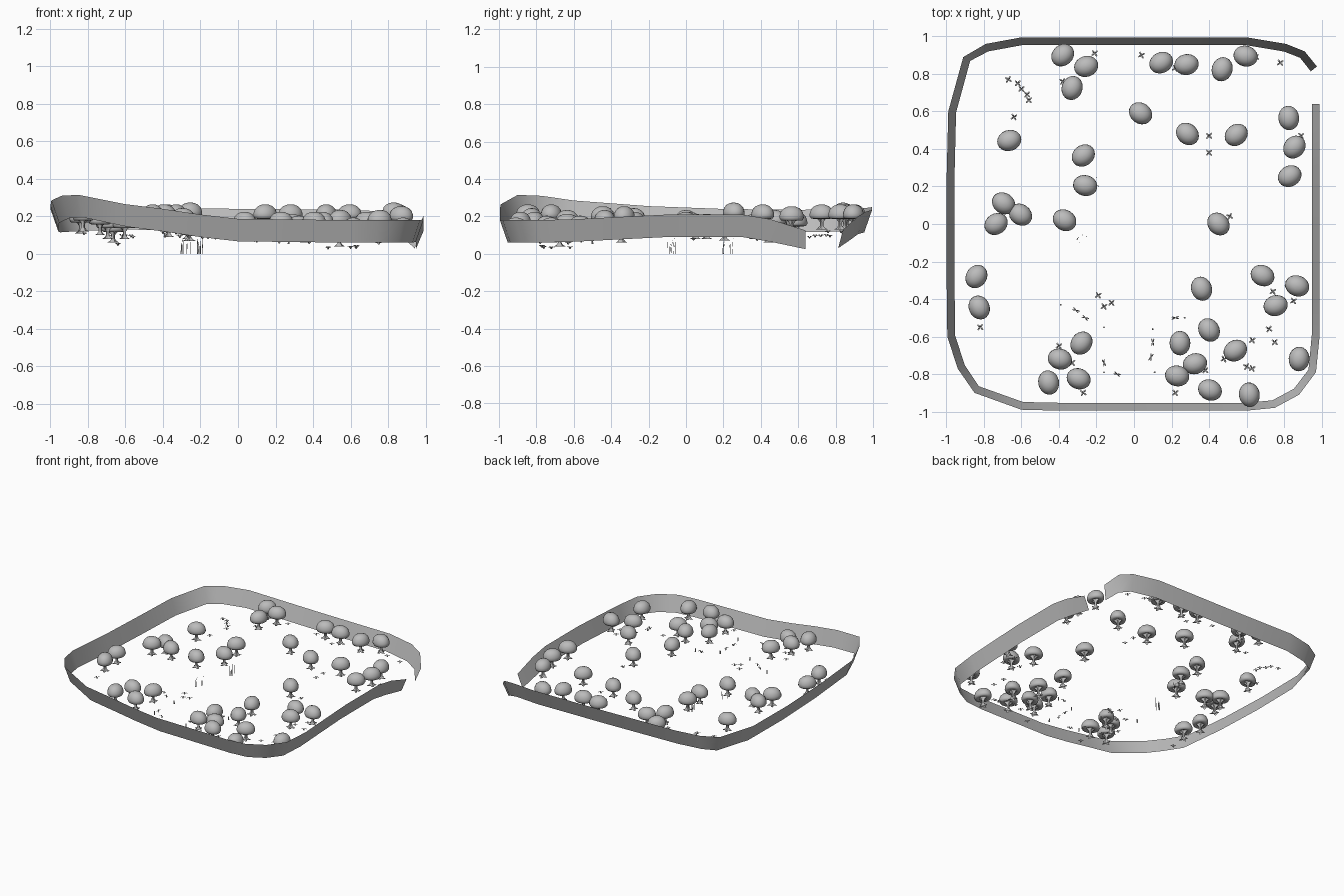
import bpy, bmesh, random
from math import sin, cos, pi, radians
from mathutils import Vector, Matrix

random.seed(4)
default_cube = bpy.data.objects.get("Cube")
if default_cube:
    bpy.data.objects.remove(default_cube, do_unlink=True)

grey = bpy.data.materials.new("plain grey")
grey.use_nodes = True
tone = (0.5, 0.5, 0.5, 1)
grey.diffuse_color = tone
grey.node_tree.nodes["Principled BSDF"].inputs["Base Color"].default_value = tone


def make_mesh(name, bm, smooth=True):
    mesh = bpy.data.meshes.new(name)
    for face in bm.faces:
        face.smooth = smooth
    bm.to_mesh(mesh)
    bm.free()
    mesh.materials.append(grey)
    return mesh


def place(name, mesh, location=(0, 0, 0), turn=0.0, scale=(1, 1, 1)):
    obj = bpy.data.objects.new(name, mesh)
    bpy.context.collection.objects.link(obj)
    obj.location = location
    obj.rotation_euler.z = turn
    obj.scale = scale
    return obj


def revolve(bm, profile, sides, lobes=0, depth=0.0):
    """Turn (radius, height, lobe strength) points about z."""
    rings = []
    for radius, height, strength in profile:
        ring = []
        for i in range(sides):
            a = 2 * pi * i / sides
            r = radius * (1 + depth * strength * cos(lobes * a))
            ring.append(bm.verts.new((r * cos(a), r * sin(a), height)))
        rings.append(ring)
    for low, high in zip(rings, rings[1:]):
        for i in range(sides):
            j = (i + 1) % sides
            bm.faces.new((low[i], low[j], high[j], high[i]))
    bm.faces.new(rings[0][::-1])
    bm.faces.new(rings[-1])


# Boundary wall: a thin band leaning outwards, open at the back left.
# Each point is x, y and top height in hundredths.
rim = [
    (99, 64, 12.5), (99, 45, 18.5), (99, 30, 21), (99, -10, 21), (99, -40, 19.5),
    (99, -59, 18.5), (97, -79, 18), (88, -91, 18), (75, -98, 18), (60, -99.5, 18),
    (0, -99.5, 18.7), (-20, -99.5, 21), (-40, -99.5, 24), (-60, -99, 26.5),
    (-85, -90, 31.5), (-94, -77, 31), (-99.5, -60, 28.5), (-100, -20, 25.5),
    (-100, 20, 24), (-99, 60, 23.5), (-91, 89, 24), (-79, 96, 24.5),
    (-60, 99.5, 25), (0, 99.5, 24), (60, 99.5, 23.5), (81, 96, 22.5),
    (91, 92, 20), (97.5, 84, 13),
]
points = [Vector(p) / 100 for p in rim]
bm = bmesh.new()
pairs = []
for i, p in enumerate(points):
    along = points[min(i + 1, len(points) - 1)] - points[max(i - 1, 0)]
    inward = Vector((along.y, -along.x, 0)).normalized()
    foot = p + inward * 0.042 - Vector((0, 0, 0.12))
    if i in (0, len(points) - 1):
        foot.z += 0.02
    pairs.append((bm.verts.new(p), bm.verts.new(foot)))
for (a, b), (c, d) in zip(pairs, pairs[1:]):
    bm.faces.new((a, b, d, c))
wall = place("boundary_wall", make_mesh("boundary_wall", bm))

# One tree: a domed crown on a short trunk with spreading roots and boughs.
bm = bmesh.new()
revolve(bm, [(0.010, -0.022, 0), (0.040, -0.033, 0), (0.054, -0.031, 0),
             (0.061, -0.018, 0), (0.060, -0.002, 0), (0.053, 0.018, 0),
             (0.038, 0.034, 0), (0.020, 0.042, 0), (0.004, 0.044, 0)], 20)
crown_mesh = make_mesh("tree_crown", bm)
bm = bmesh.new()
revolve(bm, [(0.024, -0.090, 1), (0.014, -0.083, 1), (0.009, -0.070, 0.3),
             (0.009, -0.050, 0.2), (0.014, -0.036, 1), (0.028, -0.024, 1)],
        16, lobes=4, depth=0.5)
trunk_mesh = make_mesh("tree_trunk", bm)

# Tree positions: x, y and crown height in hundredths.
trees = [
    (-38, 90, 22), (-25.5, 84, 23), (-33, 72.5, 22), (14.5, 86, 22), (28, 85, 22),
    (47, 82.5, 22), (59.5, 89.5, 22), (3.5, 59, 18), (28.5, 48, 17), (54.5, 47.5, 19),
    (82.5, 56.5, 21), (85.5, 41, 22), (83, 25.5, 23), (-66.5, 44.5, 15), (-27, 36.5, 17),
    (-26, 20.5, 16), (-37, 2, 18), (-69.5, 11, 17), (-60.5, 5, 17), (-73.5, 0, 19),
    (-84, -28, 20), (-82.5, -44.5, 21), (45, 0, 18), (68.5, -27.5, 18), (87, -33, 21),
    (75.5, -43.5, 19), (36, -34.5, 15), (40, -56.5, 16), (24.5, -63.5, 17),
    (54, -67.5, 13), (88, -72, 15), (32.5, -74.5, 16), (23, -81, 18), (40.5, -88.5, 18),
    (61.5, -91, 15), (-28, -63.5, 19), (-39.5, -72, 22), (-45.5, -84.5, 22),
    (-29.5, -82.5, 20),
]
for number, spot in enumerate(trees):
    spot = Vector(spot) / 100
    turn = random.uniform(0, pi)
    place(f"tree_crown_{number}", crown_mesh, spot, turn, (1.07, 0.91, 1))
    place(f"tree_trunk_{number}", trunk_mesh, spot, turn)


def ground(x, y):
    """Ground height, blended from the feet of the nearest trees."""
    total = weight_sum = 0.0
    for tx, ty, tz in trees:
        weight = 1 / ((tx - x) ** 2 + (ty - y) ** 2 + 1) ** 2
        total += weight * (tz / 100 - 0.09)
        weight_sum += weight
    return max(total / weight_sum - 0.02, 0.02)


# Small plant: four arched leaves set in a cross.
bm = bmesh.new()
for k in range(4):
    spin = Matrix.Rotation(k * pi / 2 + pi / 4, 3, "Z")
    rows = []
    for reach, height, width in ((0.001, 0, 0.002), (0.010, 0.014, 0.005), (0.020, 0.010, 0.003)):
        rows.append([bm.verts.new(spin @ Vector((reach, side * width, height))) for side in (-1, 1)])
    for low, high in zip(rows, rows[1:]):
        bm.faces.new((low[0], high[0], high[1], low[1]))
plant_mesh = make_mesh("small_plant", bm, smooth=False)

plants = [
    (-67, 77), (-62, 75), (-60, 72), (-57, 69), (-56, 66), (-64, 57), (-21, 91),
    (-38, 76), (4, 90), (22, 83), (65, 89), (78, 86), (40, 47), (40, 38), (89, 47),
    (51, 4), (-19, -38), (-12, -42), (-16, -44), (-82, -55), (-40, -65), (-33, -74),
    (-27, -90), (22, -90), (38, -78), (60, -76), (63, -77), (48, -72), (63, -62),
    (72, -56), (75, -63), (74, -36), (82, -32), (85, -41),
]
for number, (x, y) in enumerate(plants):
    place(f"small_plant_{number}", plant_mesh, (x / 100, y / 100, ground(x, y)),
          random.uniform(-0.3, 0.3))

# Narrow plants ringing the front clearing, turned to follow the ring.
narrow = [(-31, -46, 60), (-26, -50, 60), (-16, -74, 15), (-9, -80, 65),
          (10, -63, 0), (9, -71, -20), (22, -50, 95)]
for number, (x, y, angle) in enumerate(narrow):
    place(f"narrow_plant_{number}", plant_mesh, (x / 100, y / 100, ground(x, y)),
          radians(angle), (0.5, 1.3, 1.3))

# Little stakes between them.
bm = bmesh.new()
revolve(bm, [(0.005, 0, 0), (0.004, 0.025, 0)], 6)
stake_mesh = make_mesh("stake", bm, smooth=False)
for number, (x, y) in enumerate([(-39, -43), (-16, -55), (-16, -79), (10, -56), (11, -79), (27, -50)]):
    place(f"stake_{number}", stake_mesh, (x / 100, y / 100, ground(x, y)))

# Two clumps of tall thin reeds in the low ground.
bm = bmesh.new()
for blade in range(7):
    x = random.uniform(-0.02, 0.02)
    y = random.uniform(-0.025, 0.025)
    lean = random.uniform(-0.012, 0.012)
    height = 0.09 if blade == 0 else random.uniform(0.05, 0.085)
    rows = []
    for t, width in ((0, 0.002), (0.5, 0.002), (1, 0.0005)):
        rows.append([bm.verts.new((x + side * width, y + lean * t * t, height * t)) for side in (-1, 1)])
    for low, high in zip(rows, rows[1:]):
        bm.faces.new((low[0], low[1], high[1], high[0]))
reed_mesh = make_mesh("reeds", bm, smooth=False)
place("reeds_back", reed_mesh, (-0.2, 0.22, 0), 0.6)
place("reeds_front", reed_mesh, (-0.28, -0.08, 0), -0.5)
